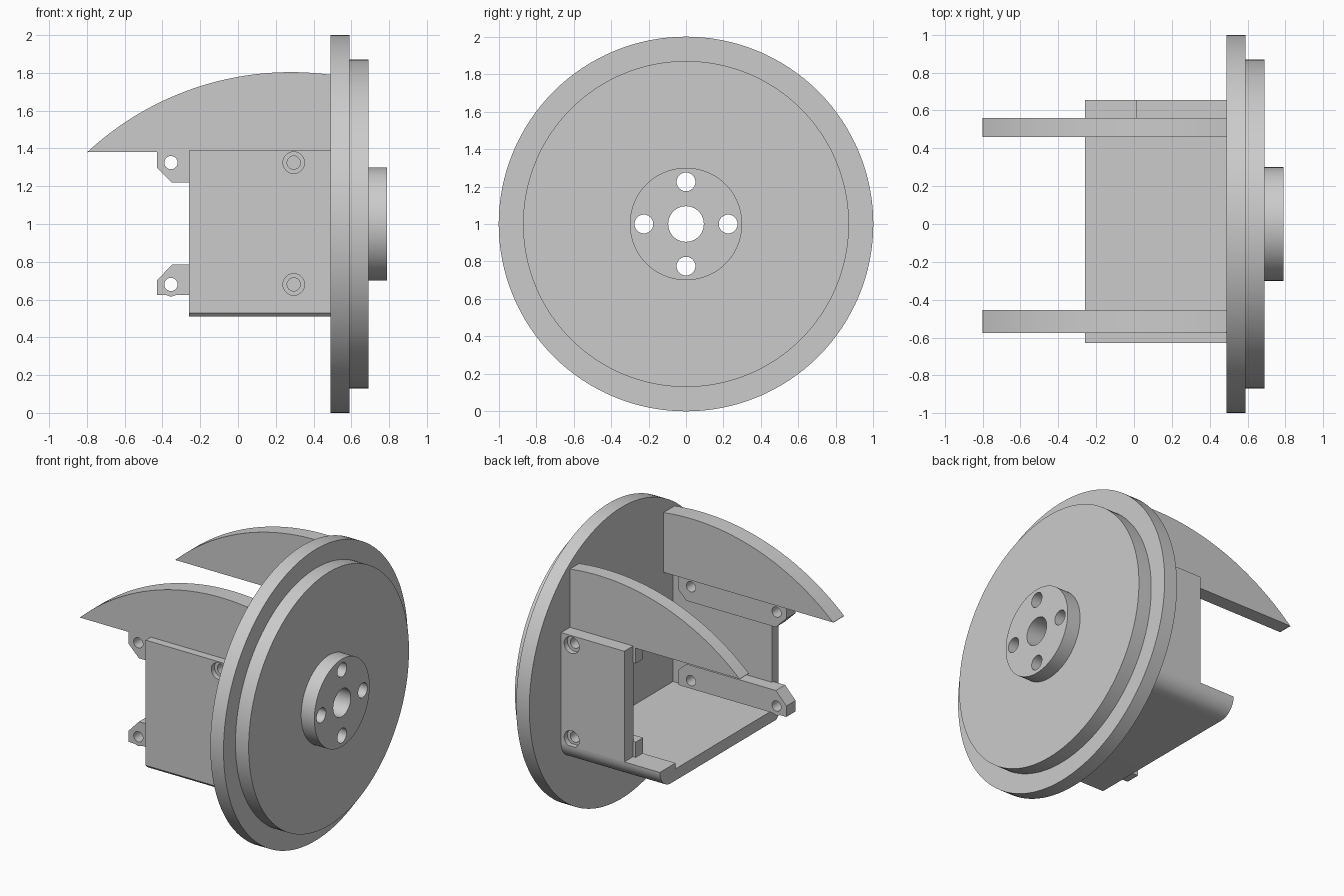
import bpy, bmesh, math
from mathutils import Vector

if "Cube" in bpy.data.objects:
    bpy.data.objects.remove(bpy.data.objects["Cube"])

grey = bpy.data.materials.new("light_grey")
grey.use_nodes = True
COLOUR = (0.6, 0.6, 0.6, 1)
grey.diffuse_color = COLOUR
grey.node_tree.nodes["Principled BSDF"].inputs["Base Color"].default_value = COLOUR


def finish(name, bm):
    bmesh.ops.recalc_face_normals(bm, faces=bm.faces)
    mesh = bpy.data.meshes.new(name)
    bm.to_mesh(mesh)
    bm.free()
    mesh.materials.append(grey)
    obj = bpy.data.objects.new(name, mesh)
    bpy.context.collection.objects.link(obj)
    return obj


def prism(name, points, axis, start, end):
    """Extrude an (x, z) outline along y, or a (y, z) outline along x."""
    def place(p, d):
        return (d, p[0], p[1]) if axis == "x" else (p[0], d, p[1])
    bm = bmesh.new()
    face = bm.faces.new([bm.verts.new(place(p, start)) for p in points])
    new = bmesh.ops.extrude_face_region(bm, geom=[face])["geom"]
    verts = [v for v in new if isinstance(v, bmesh.types.BMVert)]
    bmesh.ops.translate(bm, verts=verts, vec=Vector(place((0, 0), end - start)))
    return finish(name, bm)


def arc(u, z, r, a0, a1, steps):
    angles = [math.radians(a0 + (a1 - a0) * i / steps) for i in range(steps + 1)]
    return [(u + r * math.cos(a), z + r * math.sin(a)) for a in angles]


def box(x0, x1, z0, z1):
    return [(x0, z0), (x1, z0), (x1, z1), (x0, z1)]


def drill(obj, axis, u, z, r, start, end):
    """Cut one round hole and remove the cutter."""
    cutter = prism("cutter", arc(u, z, r, 0, 360, 40)[:-1], axis, start, end)
    cutter.hide_render = True
    mod = obj.modifiers.new("hole", "BOOLEAN")
    mod.object, mod.operation, mod.solver = cutter, "DIFFERENCE", "EXACT"
    with bpy.context.temp_override(object=obj, active_object=obj):
        bpy.ops.object.modifier_apply(modifier=mod.name)
    bpy.data.objects.remove(cutter)


def smooth(obj):
    bpy.ops.object.select_all(action="DESELECT")
    obj.select_set(True)
    bpy.context.view_layer.objects.active = obj
    bpy.ops.object.shade_smooth_by_angle(angle=math.radians(30))


parts = []

# Stepped wheel: flange, raised disc and hub turned around the x axis
bm = bmesh.new()
profile = [(0.49, 0.095), (0.49, 1), (0.59, 1), (0.59, 0.87),
           (0.69, 0.87), (0.69, 0.3), (0.79, 0.3), (0.79, 0.095)]
verts = [bm.verts.new((x, 0, 1 + r)) for x, r in profile]
edges = [bm.edges.new((v, verts[i - 1])) for i, v in enumerate(verts)]
bmesh.ops.spin(bm, geom=verts + edges, cent=(0, 0, 1), axis=(1, 0, 0),
               angle=math.tau, steps=128, use_merge=True)
bmesh.ops.remove_doubles(bm, verts=bm.verts, dist=1e-5)
wheel = finish("stepped_wheel", bm)
for i in range(4):
    a = i * math.pi / 2
    drill(wheel, "x", 0.225 * math.cos(a), 1 + 0.225 * math.sin(a), 0.05, 0.4, 0.9)
parts.append(wheel)

# Curved fins
curve = arc(0.28, 0.22, 1.584, 82.4, 133, 32)
fin_outline = [(-0.8, 1.38), (0.49, 1.38)] + curve
for name, y0, y1 in (("front_fin", -0.575, -0.455), ("back_fin", 0.46, 0.56)):
    parts.append(prism(name, fin_outline, "y", y0, y1))

# Floor with a rounded back edge and a raised back ledge
floor_outline = ([(-0.63, 0.53), (-0.61, 0.51)] + arc(0.535, 0.63, 0.12, -90, 0, 12)
                 + [(0.485, 0.63), (0.485, 0.59), (-0.63, 0.59)])
parts.append(prism("floor", floor_outline, "x", -0.26, 0.49))

# Side walls with counterbored screw holes
HOLES = (0.68, 1.325)
front_wall = prism("front_wall", box(-0.26, 0.49, 0.585, 1.39), "y", -0.63, -0.56)
back_wall = prism("back_wall", box(0.01, 0.49, 0.63, 1.39), "y", 0.655, 0.555)
for z in HOLES:
    drill(front_wall, "y", 0.295, z, 0.035, -0.7, -0.5)
    drill(front_wall, "y", 0.295, z, 0.057, -0.7, -0.595)
    drill(back_wall, "y", 0.41, z, 0.035, 0.5, 0.7)
    drill(back_wall, "y", 0.41, z, 0.057, 0.62, 0.7)
parts += [front_wall, back_wall]

# Mounting rails: chamfered tabs reach past the front wall
upper = [(-0.43, 1.38), (-0.43, 1.3), (-0.35, 1.22), (0.33, 1.22), (0.39, 1.28), (0.39, 1.38)]
lower = [(-0.43, 0.625), (-0.385, 0.625), (-0.355, 0.615), (-0.325, 0.625), (0.39, 0.625),
         (0.39, 0.73), (0.33, 0.785), (-0.35, 0.785), (-0.43, 0.7)]
for name, outline, z in (("upper", upper, HOLES[1]), ("lower", lower, HOLES[0])):
    rail = prism(name + "_front_rail", outline, "y", -0.575, -0.475)
    for x in (-0.355, 0.295):
        drill(rail, "y", x, z, 0.035, -0.7, -0.4)
    stub = prism(name + "_back_rail", box(-0.01, 0.49, z - 0.05, z + 0.055), "y", 0.48, 0.56)
    drill(stub, "y", 0.41, z, 0.035, 0.4, 0.7)
    parts += [rail, stub]

for part in parts:
    smooth(part)
